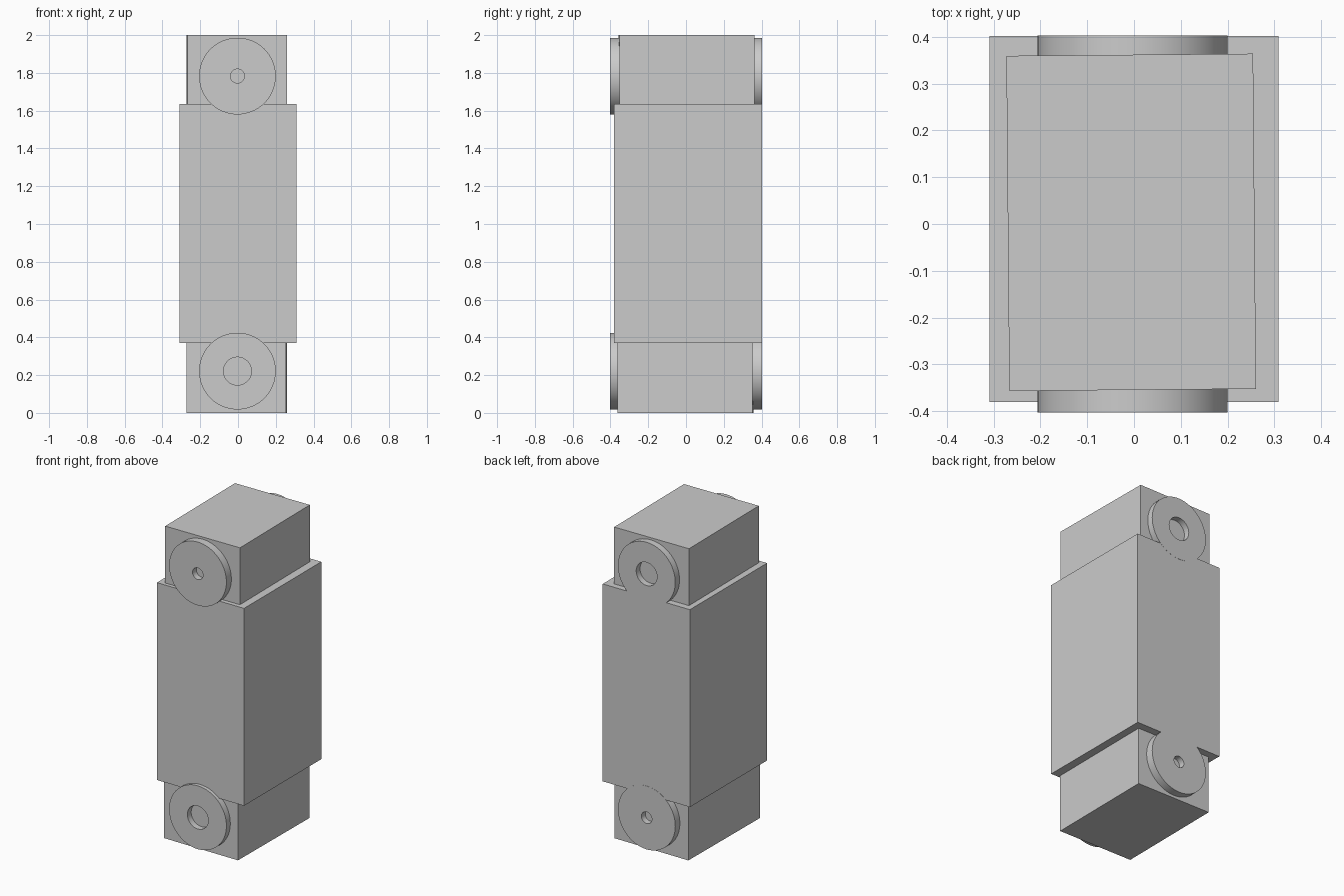
import bpy, bmesh
from math import radians, pi, cos, sin
from mathutils import Matrix, Vector

cube = bpy.data.objects.get("Cube")
if cube:
    bpy.data.objects.remove(cube)

grey = bpy.data.materials.new("light_grey")
grey.use_nodes = True
colour = (0.6, 0.6, 0.6, 1)
grey.diffuse_color = colour
grey.node_tree.nodes["Principled BSDF"].inputs["Base Color"].default_value = colour


def finish(name, bm):
    bmesh.ops.recalc_face_normals(bm, faces=bm.faces)
    mesh = bpy.data.meshes.new(name)
    bm.to_mesh(mesh)
    bm.free()
    mesh.materials.append(grey)
    obj = bpy.data.objects.new(name, mesh)
    bpy.context.collection.objects.link(obj)
    return obj


def box(name, centre, size, turn=0):
    bm = bmesh.new()
    bmesh.ops.create_cube(bm, size=1, matrix=Matrix.Translation(centre)
                          @ Matrix.Rotation(radians(turn), 4, "Z")
                          @ Matrix.Diagonal((*size, 1)))
    return finish(name, bm)


def hub(name, z, side, hole):
    # Flat disc with a recessed round socket, turned around the y axis
    bm = bmesh.new()
    radius, inner, outer = 0.203, 0.34 * side, 0.403 * side
    floor = 0.364 * side
    profile = [(0, inner), (radius, inner), (radius, outer),
               (hole, outer), (hole, floor), (0, floor)]
    verts = [bm.verts.new((r, y, 0)) for r, y in profile]
    edges = [bm.edges.new(pair) for pair in zip(verts, verts[1:])]
    bmesh.ops.spin(bm, geom=verts + edges, cent=(0, 0, 0), axis=(0, 1, 0),
                   angle=2 * pi, steps=64)
    bmesh.ops.remove_doubles(bm, verts=bm.verts, dist=0.0001)
    bmesh.ops.translate(bm, verts=bm.verts, vec=(-0.003, 0, z))
    obj = finish(name, bm)
    bpy.ops.object.select_all(action="DESELECT")
    obj.select_set(True)
    bpy.context.view_layer.objects.active = obj
    bpy.ops.object.shade_smooth_by_angle(angle=radians(30))


# Main casing
box("body", (0, 0.011, 1.003), (0.618, 0.782, 1.265))

# End blocks, each turned very slightly, with a hub on both faces
for end, sign in (("upper", 1), ("lower", -1)):
    box(end + "_block", (-0.006, 0.0035 * sign, 1 + 0.78 * sign),
        (0.527, 0.716, 0.44), 0.5 * sign)
    hub_z = 1.002 + 0.781 * sign
    hub(end + "_small_socket_hub", hub_z, -sign, 0.037)
    hub(end + "_large_socket_hub", hub_z, sign, 0.074)
